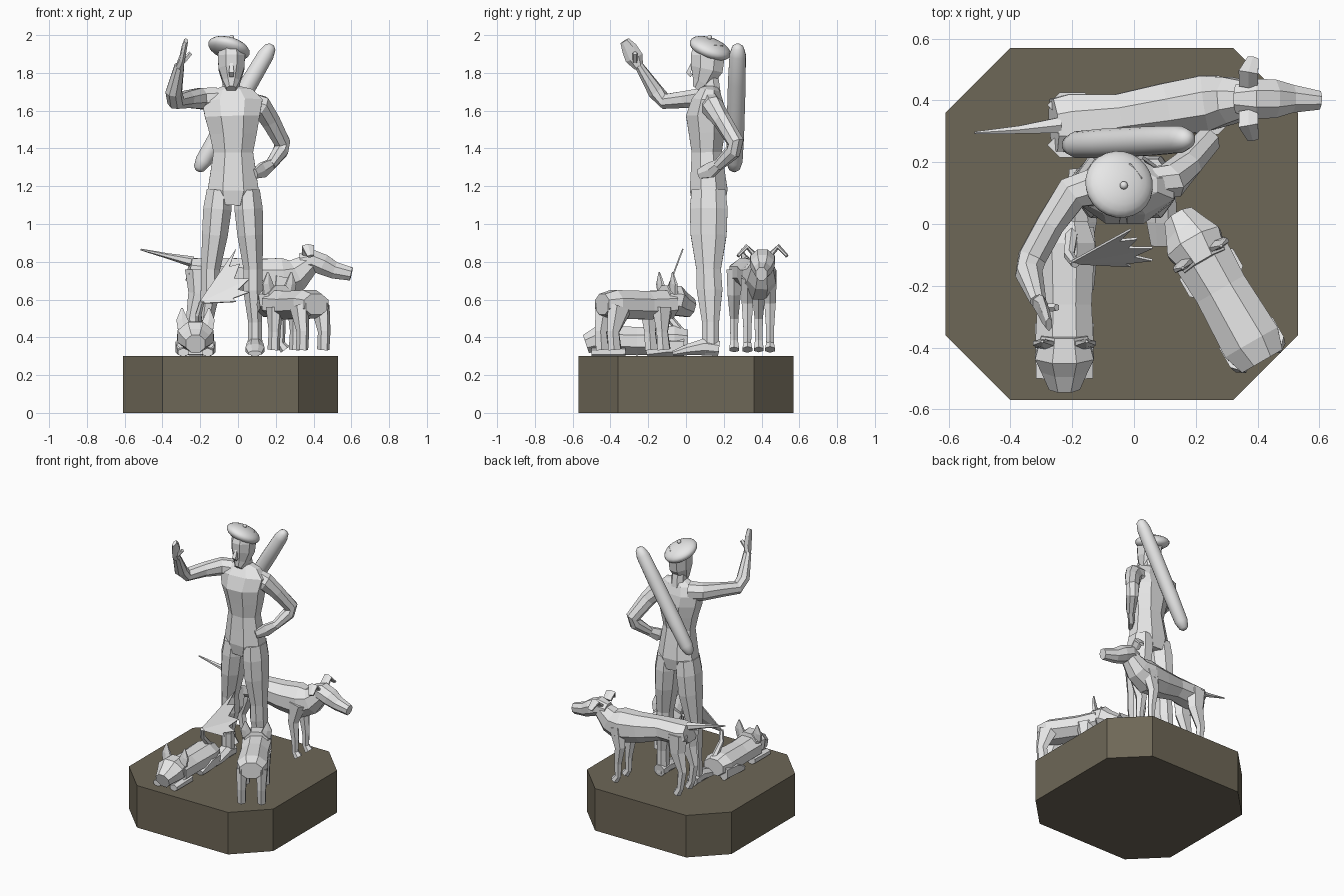
import bpy, bmesh, math
from mathutils import Vector, Matrix

cube = bpy.data.objects.get("Cube")
if cube:
    bpy.data.objects.remove(cube)


def make_material(name, rgb):
    mat = bpy.data.materials.new(name)
    mat.use_nodes = True
    color = (*rgb, 1)
    mat.diffuse_color = color
    mat.node_tree.nodes["Principled BSDF"].inputs["Base Color"].default_value = color
    return mat


stone = make_material("pale_grey", (0.8, 0.8, 0.8))
earth = make_material("dark_taupe", (0.155, 0.135, 0.095))


def finish(name, bm, mat=stone, smooth=False):
    bmesh.ops.recalc_face_normals(bm, faces=bm.faces)
    for face in bm.faces:
        face.smooth = smooth
    mesh = bpy.data.meshes.new(name)
    bm.to_mesh(mesh)
    bm.free()
    mesh.materials.append(mat)
    obj = bpy.data.objects.new(name, mesh)
    bpy.context.collection.objects.link(obj)
    return obj


def loft(name, rings, side=(1, 0, 0), sides=8, frame=None, smooth=False):
    """Skin rings of (x, y, z, half width, half depth) set along a path."""
    frame = frame or Matrix.Identity(4)
    bm = bmesh.new()
    centres = [Vector(r[:3]) for r in rings]
    scale = 1 / math.cos(math.pi / sides)
    loops = []
    for i, ring in enumerate(rings):
        tangent = centres[min(i + 1, len(rings) - 1)] - centres[max(i - 1, 0)]
        tangent.normalize()
        u = Vector(side)
        u = (u - tangent * u.dot(tangent)).normalized()
        v = tangent.cross(u)
        loop = []
        for k in range(sides):
            a = math.tau * (k + 0.5) / sides
            point = centres[i] + scale * (u * ring[3] * math.cos(a) + v * ring[4] * math.sin(a))
            loop.append(bm.verts.new(frame @ point))
        loops.append(loop)
    for lower, upper in zip(loops, loops[1:]):
        for k in range(sides):
            n = (k + 1) % sides
            bm.faces.new((lower[k], lower[n], upper[n], upper[k]))
    bm.faces.new(loops[0])
    bm.faces.new(loops[-1])
    return finish(name, bm, smooth=smooth)


def ball(name, location, radii, rotation=None):
    bm = bmesh.new()
    turn = rotation.to_matrix().to_4x4() if rotation else Matrix.Identity(4)
    matrix = Matrix.Translation(location) @ turn @ Matrix.Diagonal((*radii, 1))
    bmesh.ops.create_uvsphere(bm, u_segments=24, v_segments=12, radius=1, matrix=matrix)
    return finish(name, bm, smooth=True)


# Plinth: a block with cut corners
bm = bmesh.new()
outline = [(-.61, -.36), (-.4, -.57), (.32, -.57), (.53, -.36),
           (.53, .36), (.32, .57), (-.4, .57), (-.61, .36)]
bottom = bm.faces.new([bm.verts.new((x, y, 0)) for x, y in outline])
top = bmesh.ops.extrude_face_region(bm, geom=[bottom])
bmesh.ops.translate(bm, vec=(0, 0, .3), verts=[g for g in top["geom"] if isinstance(g, bmesh.types.BMVert)])
finish("plinth", bm, earth)

# Standing figure: torso, neck and head
loft("torso", [(-.03, .12, 1.1, .1, .085), (-.025, .12, 1.18, .135, .1), (-.025, .115, 1.28, .12, .09),
               (-.025, .11, 1.38, .105, .08), (-.025, .11, 1.48, .125, .095), (-.03, .105, 1.57, .145, .105),
               (-.03, .115, 1.65, .16, .085), (-.035, .125, 1.705, .11, .055), (-.035, .125, 1.73, .045, .04)])
loft("neck", [(-.035, .135, 1.68, .05, .05), (-.035, .115, 1.82, .04, .05)])
loft("head", [(-.035, .055, 1.715, .025, .025), (-.035, .085, 1.75, .045, .055),
              (-.035, .11, 1.82, .068, .085), (-.035, .115, 1.89, .072, .09), (-.035, .12, 1.95, .06, .075)])
loft("nose", [(-.035, .035, 1.85, .008, .008), (-.035, .012, 1.8, .014, .012), (-.035, .03, 1.785, .01, .01)], sides=4)

# Tilted beret with its bobble
lean = Vector((.28, .36, 1)).to_track_quat("Z", "Y")
ball("beret", (-.048, .128, 1.93), (.112, .115, .05), lean)
ball("beret_bobble", (-.033, .125, 1.988), (.013, .013, .013))

# Legs and shoes
for name, hip, knee, foot in (("right", -.1, -.145, -.17), ("left", .05, .08, .09)):
    loft(name + "_leg", [(hip, .12, 1.18, .065, .09), (hip * .8 + knee * .2, .12, 1.08, .075, .1),
                         ((hip + knee) / 2, .12, .94, .068, .095), (knee, .12, .76, .05, .065),
                         (knee, .125, .65, .052, .068), (foot, .13, .48, .036, .045), (foot, .13, .32, .04, .045)])
    loft(name + "_shoe", [(foot, .175, .34, .04, .04), (foot, .1, .35, .045, .045),
                          (foot, .01, .335, .05, .03), (foot, -.07, .315, .035, .013)])

# Raised right arm with open hand
loft("right_arm", [(-.12, .12, 1.66, .06, .06), (-.2, .1, 1.665, .055, .055), (-.27, .0, 1.66, .045, .045),
                   (-.33, -.11, 1.65, .04, .045), (-.34, -.16, 1.7, .04, .042), (-.31, -.25, 1.84, .022, .025)],
     side=(.2, .2, 1))
loft("right_hand", [(-.31, -.25, 1.83, .02, .022), (-.295, -.275, 1.88, .014, .042),
                    (-.285, -.3, 1.93, .013, .036), (-.275, -.325, 1.97, .01, .022)], sides=6)
loft("right_thumb", [(-.29, -.27, 1.86, .012, .012), (-.25, -.27, 1.905, .01, .01)], sides=5)

# Left arm with the hand on the hip
loft("left_arm", [(.05, .13, 1.63, .05, .07), (.12, .14, 1.62, .055, .06), (.17, .19, 1.55, .045, .05),
                  (.235, .265, 1.43, .042, .042), (.225, .25, 1.385, .04, .04), (.17, .17, 1.31, .028, .028)],
     side=(0, 1, 0))
loft("left_hand", [(.18, .18, 1.32, .026, .022), (.13, .13, 1.285, .04, .02), (.09, .07, 1.265, .025, .014)],
     side=(0, 0, 1), sides=6)

# Long loaf slung across the back
start, end = Vector((-.215, .255, 1.28)), Vector((.18, .275, 1.95))
profile = ((0, .012), (.02, .03), (.08, .043), (.3, .047), (.7, .047), (.92, .043), (.98, .03), (1, .012))
loft("loaf", [(*start.lerp(end, t), r, r) for t, r in profile], sides=16, smooth=True)

# Short-legged dogs, nose along local +x
def short_dog(name, place, angle, lying):
    frame = Matrix.Translation(place) @ Matrix.Rotation(math.radians(angle), 4, "Z")
    across = (0, 1, 0)
    height, drop = (.085, -.03) if lying else (.275, .0)
    loft(name + "_body", [(-.27, 0, height, .075, .055), (-.2, 0, height, .098, .075),
                          (0, 0, height - .005, .088, .075), (.14, 0, height, .095, .075)],
         across, frame=frame)
    loft(name + "_head", [(.1, 0, height + .03, .075, .07), (.17, 0, height + .02, .095, .08),
                          (.21, 0, height, .075, .065), (.27, 0, height - .02, .05, .05)], across, frame=frame)
    for label, y in (("left", .065), ("right", -.065)):
        loft(f"{name}_{label}_ear", [(.13, y * .9, height + .06, .035, .015), (.125, y * 1.1, height + .11, .03, .012),
                                     (.12, y * 1.1, height + .17, .004, .004)], across, sides=6, frame=frame)
        if lying:
            loft(f"{name}_{label}_front_paw", [(.06, y, .025, .03, .025), (.24, y, .02, .027, .02)],
                 across, sides=6, frame=frame)
            loft(f"{name}_{label}_haunch", [(-.25, y, .05, .03, .05), (-.15, y, .05, .04, .05), (-.05, y, .02, .03, .02)],
                 across, sides=6, frame=frame)
        else:
            loft(f"{name}_{label}_front_leg", [(.06, y, .26, .035, .055), (.06, y, .13, .026, .03), (.07, y, .035, .026, .035)],
                 across, sides=6, frame=frame)
            loft(f"{name}_{label}_hind_leg", [(-.2, y, .26, .035, .065), (-.24, y, .13, .028, .032), (-.23, y, .035, .026, .035)],
                 across, sides=6, frame=frame)


short_dog("lying_dog", (-.225, -.26, .3), -90, True)
short_dog("standing_dog", (.28, -.21, .3), 120, False)

# Fan-shaped plume of the lying dog's tail
loft("tail_root", [(-.2, -.02, .42, .02, .02), (-.21, -.1, .52, .016, .016), (-.19, -.13, .59, .012, .012)], sides=6)
bm = bmesh.new()
root = Vector((-.21, -.13, .58))
tips = [Vector(p) for p in ((-.01, -.02, .87), (.01, -.05, .79), (.06, -.08, .71), (.06, -.12, .64), (-.01, -.14, .59))]
edge = []
for i, tip in enumerate(tips):
    edge.append(tip)
    if i + 1 < len(tips):
        edge.append(root.lerp((tip + tips[i + 1]) / 2, .78))
hub = bm.verts.new(root)
rim = [bm.verts.new(p) for p in edge]
for a, b in zip(rim, rim[1:]):
    bm.faces.new((hub, a, b))
fan = finish("tail_plume", bm)
thick = fan.modifiers.new("thickness", "SOLIDIFY")
thick.thickness = .008

# Tall hound behind the figure
across = (0, 1, 0)
loft("hound_body", [(-.26, .32, .76, .085, .06), (-.2, .325, .745, .095, .075), (-.05, .345, .745, .075, .075),
                    (.1, .37, .72, .085, .095), (.23, .39, .71, .09, .11), (.31, .4, .73, .075, .085),
                    (.38, .405, .79, .055, .055)], across)
loft("hound_head", [(.33, .405, .8, .045, .045), (.39, .405, .81, .065, .055), (.45, .405, .785, .062, .055),
                    (.51, .405, .755, .045, .045), (.6, .4, .735, .03, .035)], across)
loft("hound_tail", [(-.24, .32, .8, .025, .025), (-.37, .305, .83, .013, .013), (-.515, .295, .865, .004, .004)], across, sides=6)
for label, s in (("left", 1), ("right", -1)):
    y = .405 + s * .045
    loft(f"hound_{label}_ear", [(.37, y, .84, .03, .012), (.37, y + s * .04, .88, .032, .012),
                                (.385, y + s * .085, .83, .018, .008)], (1, 0, 0), sides=6)
    y = .385 + s * .06
    loft(f"hound_{label}_front_leg", [(.24, y, .72, .035, .06), (.21, y, .58, .03, .035), (.225, y, .46, .022, .024),
                                      (.225, y, .37, .02, .02), (.25, y, .335, .026, .025)], across, sides=6)
    y = .32 + s * .065
    loft(f"hound_{label}_hind_leg", [(-.2, y, .76, .04, .07), (-.2, y, .63, .035, .055), (-.24, y, .5, .022, .03),
                                     (-.225, y, .38, .02, .022), (-.2, y, .335, .026, .025)], across, sides=6)
